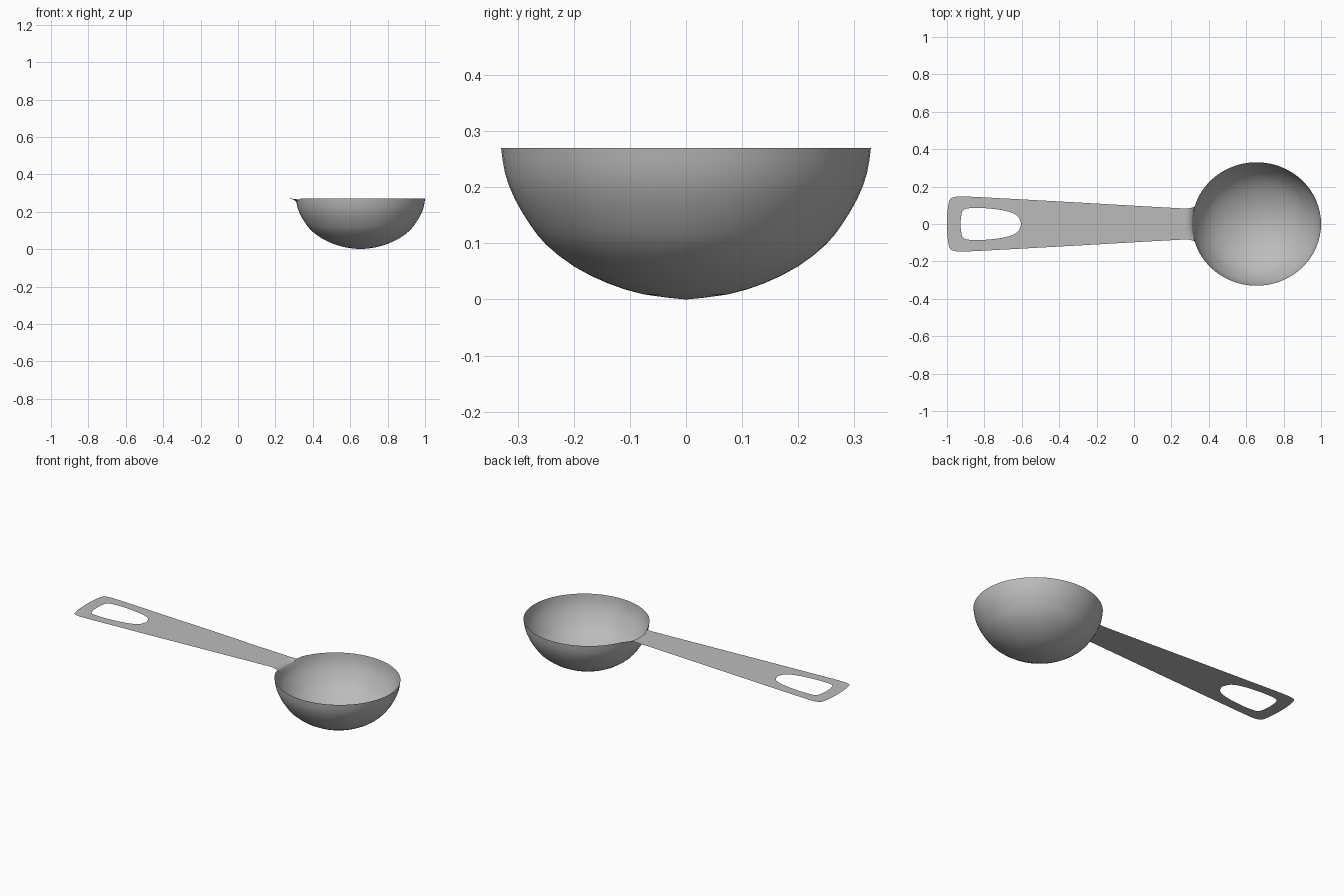
import bpy, bmesh, math
from mathutils import Vector

if "Cube" in bpy.data.objects:
    bpy.data.objects.remove(bpy.data.objects["Cube"])

RIM = 0.27                      # height of rim and handle
CX, RX, RY = 0.655, 0.345, 0.33  # bowl centre and rim radii
SEG, LIP = 66, 3                # bowl segments, half number of segments in the pouring lip

steel = bpy.data.materials.new("brushed grey")
steel.diffuse_color = (0.5, 0.5, 0.5, 1)
steel.use_nodes = True
steel.node_tree.nodes["Principled BSDF"].inputs["Base Color"].default_value = steel.diffuse_color


def finish(bm, name):
    for f in bm.faces:          # all faces look upwards / into the bowl
        f.normal_update()
        if f.normal.z < 0:
            f.normal_flip()
    me = bpy.data.meshes.new(name)
    bm.to_mesh(me)
    bm.free()
    ob = bpy.data.objects.new(name, me)
    bpy.context.collection.objects.link(ob)
    me.materials.append(steel)
    bpy.ops.object.select_all(action='DESELECT')
    ob.select_set(True)
    bpy.context.view_layer.objects.active = ob
    bpy.ops.object.shade_smooth_by_angle(angle=math.radians(50))


def rim_point(k):
    """Rim point k segments from the handle side; dips where the handle runs in."""
    a = math.pi - 2 * math.pi * k / SEG
    k = min(k % SEG, -k % SEG)
    dip = 0.016 if k < LIP else 0.006 if k == LIP else 0
    return Vector((CX + RX * math.cos(a), RY * math.sin(a), RIM - dip))


def smooth(pts, steps=4):
    """Catmull-Rom curve through the points, ends kept."""
    p = [Vector(q) for q in pts]
    p = [p[0]] + p + [p[-1]]
    out = []
    for i in range(1, len(p) - 2):
        a, b, c, d = p[i - 1:i + 3]
        for s in range(steps):
            t = s / steps
            out.append(0.5 * (2 * b + (c - a) * t + (2 * a - 5 * b + 4 * c - d) * t * t
                              + (3 * b - a - 3 * c + d) * t ** 3))
    return out + [p[-2]]


def mirrored(half):
    """Mirror a half outline that starts on the y = 0 line."""
    return [Vector((q.x, -q.y)) for q in reversed(half[1:])] + half


# bowl: stacked rings following the measured cross-section (radius, height)
profile = smooth([(0.0, 0.0), (0.075, 0.009), (0.14, 0.029), (0.2, 0.059), (0.25, 0.098),
                  (0.28, 0.136), (0.306, 0.18), (0.323, 0.225), (0.33, RIM)], 2)
bm = bmesh.new()
bottom = bm.verts.new((CX, 0, 0))
rings = []
for r, z in profile[1:-1]:
    ring = []
    for k in range(SEG):
        p = rim_point(k)
        s = r / RY
        ring.append(bm.verts.new((CX + (p.x - CX) * s, p.y * s, z)))
    rings.append(ring)
rings.append([bm.verts.new(rim_point(k)) for k in range(SEG)])
for k in range(SEG):
    n = (k + 1) % SEG
    bm.faces.new((bottom, rings[0][k], rings[0][n]))
    for low, high in zip(rings, rings[1:]):
        bm.faces.new((low[k], high[k], high[n], low[n]))
finish(bm, "bowl")

# handle: flat tapered plate with a hanging hole
half = smooth([(-1, 0), (-0.998, 0.06), (-0.99, 0.115), (-0.978, 0.137), (-0.95, 0.146),
               (-0.9, 0.147), (-0.7, 0.137), (-0.3, 0.115), (0.1, 0.092), (0.27, 0.083)])
outer = mirrored(half)
for k in range(LIP - 1, -LIP, -1):      # straight end beside the bowl
    outer.append(Vector((0.27, 0.083 * k / LIP)))
hole = mirrored(smooth([(-0.928, 0), (-0.923, 0.05), (-0.912, 0.074), (-0.885, 0.084),
                        (-0.8, 0.085), (-0.69, 0.071), (-0.625, 0.045), (-0.602, 0)]))[:-1]

bm = bmesh.new()
loops = []
for pts in (outer, hole):
    vs = [bm.verts.new((p.x, p.y, RIM)) for p in pts]
    for i, v in enumerate(vs):
        bm.edges.new((v, vs[(i + 1) % len(vs)]))
    loops.append(vs)
bmesh.ops.triangle_fill(bm, use_beauty=True, edges=bm.edges[:], normal=(0, 0, 1))

# neck: rolls from the handle end down into the bowl rim
n = len(mirrored(half))
row = [loops[0][n - 1 + i] for i in range(2 * LIP)] + [loops[0][0]]
ks = list(range(LIP, -LIP - 1, -1))
for t in (0.4, 0.75, 1.0):
    new = []
    for k in ks:
        e = rim_point(k)
        y0 = 0.083 * k / LIP
        new.append(bm.verts.new((0.27 + (e.x - 0.27) * t, y0 + (e.y - y0) * t ** 3,
                                 RIM + (e.z - RIM) * t ** 3)))
    for i in range(len(ks) - 1):
        bm.faces.new((row[i], row[i + 1], new[i + 1], new[i]))
    row = new
finish(bm, "handle")
